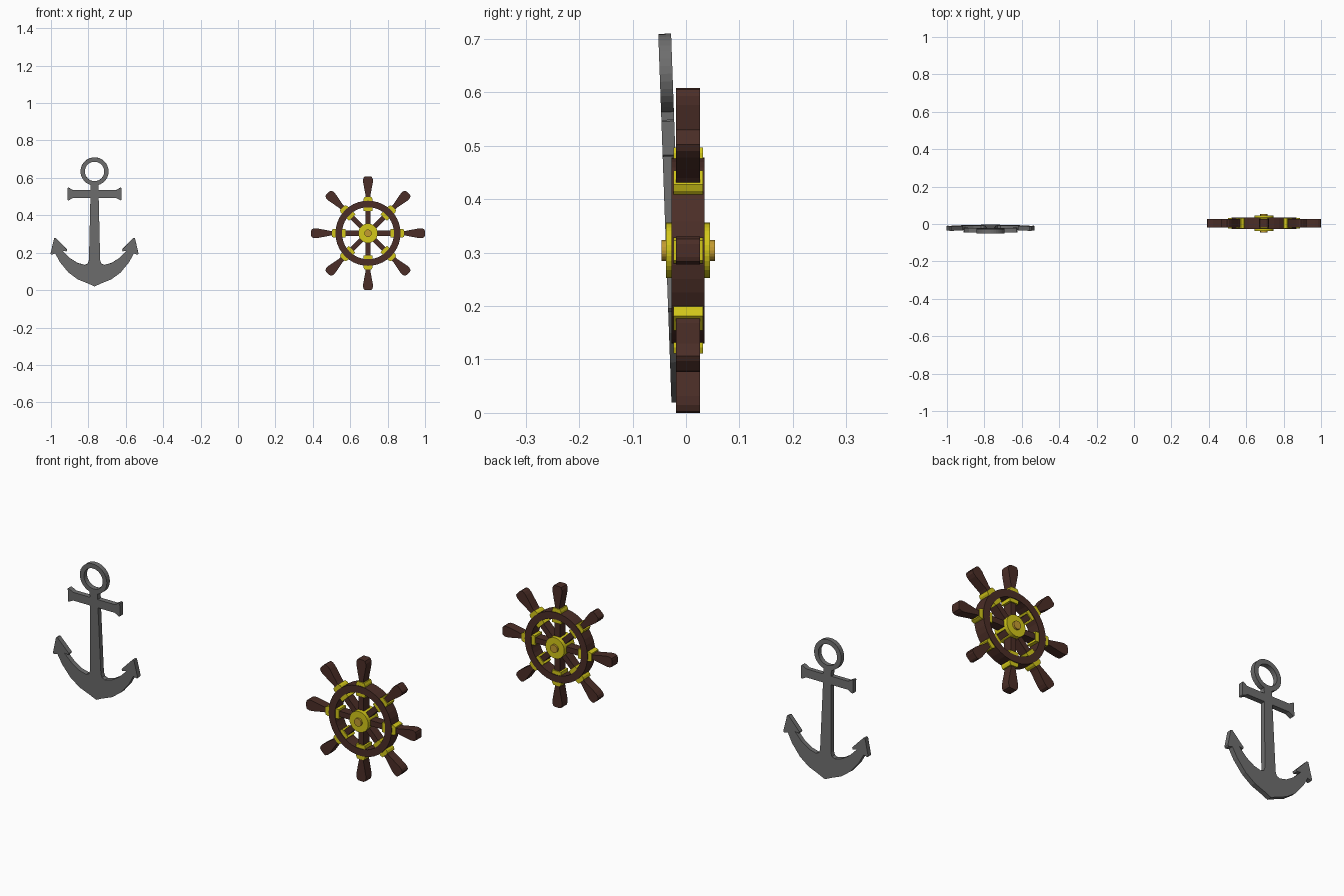
import bpy, bmesh, math
from mathutils import Matrix

if "Cube" in bpy.data.objects:
    bpy.data.objects.remove(bpy.data.objects["Cube"])


def material(name, rgb):
    m = bpy.data.materials.new(name)
    m.use_nodes = True
    m.diffuse_color = (*rgb, 1)
    m.node_tree.nodes["Principled BSDF"].inputs["Base Color"].default_value = (*rgb, 1)
    return m


WOOD = material("dark_wood", (0.07, 0.027, 0.02))
GOLD = material("gold", (0.65, 0.57, 0.01))
BRONZE = material("bronze", (0.55, 0.33, 0.03))
IRON = material("grey_iron", (0.155, 0.155, 0.155))


def finish(name, bm, mat, place):
    bmesh.ops.recalc_face_normals(bm, faces=bm.faces)
    mesh = bpy.data.meshes.new(name)
    bm.to_mesh(mesh)
    bm.free()
    mesh.materials.append(mat)
    obj = bpy.data.objects.new(name, mesh)
    bpy.context.collection.objects.link(obj)
    obj.matrix_world = place
    return obj


def plate(name, half, depth, mat, place):
    """Mirror a half outline (x, z) across x = 0 and extrude it along y."""
    outline = half + [(-x, z) for x, z in reversed(half) if x > 0]
    bm = bmesh.new()
    face = bm.faces.new([bm.verts.new((x, -depth / 2, z)) for x, z in outline])
    out = bmesh.ops.extrude_face_region(bm, geom=[face])
    moved = [v for v in out["geom"] if isinstance(v, bmesh.types.BMVert)]
    bmesh.ops.translate(bm, verts=moved, vec=(0, depth, 0))
    return finish(name, bm, mat, place)


def ring(name, inner, outer, depth, mat, place, sides=32):
    """Flat ring around the y axis."""
    bm = bmesh.new()
    loops = []
    for i in range(sides):
        a = math.tau * i / sides
        loops.append([bm.verts.new((r * math.cos(a), y, r * math.sin(a)))
                      for r, y in ((inner, -depth / 2), (outer, -depth / 2),
                                   (outer, depth / 2), (inner, depth / 2))])
    for i in range(sides):
        a, b = loops[i], loops[(i + 1) % sides]
        for k in range(4):
            n = (k + 1) % 4
            bm.faces.new((a[k], a[n], b[n], b[k]))
    return finish(name, bm, mat, place)


def disc(name, radius, depth, mat, place, sides=32):
    bm = bmesh.new()
    bmesh.ops.create_cone(bm, cap_ends=True, segments=sides, radius1=radius,
                          radius2=radius, depth=depth,
                          matrix=Matrix.Rotation(math.pi / 2, 4, "X"))
    return finish(name, bm, mat, place)


# Anchor, leaning slightly to the front
lean = Matrix.Translation((-0.767, -0.0145, 0)) @ Matrix.Rotation(math.radians(2.05), 4, "X")
THICK = 0.024
plate("anchor_shank_and_arms", [
    (0.022, 0.57), (0.022, 0.5), (0.03, 0.16), (0.036, 0.142), (0.052, 0.135),
    (0.09, 0.145), (0.13, 0.17), (0.172, 0.212), (0.15, 0.207), (0.146, 0.216),
    (0.208, 0.28), (0.216, 0.278), (0.235, 0.196), (0.23, 0.19), (0.21, 0.196),
    (0.185, 0.15), (0.14, 0.095), (0.09, 0.058), (0.035, 0.036), (0, 0.02),
], THICK, IRON, lean)
plate("anchor_stock", [
    (0, 0.535), (0.115, 0.535), (0.14, 0.549), (0.144, 0.546),
    (0.144, 0.483), (0.14, 0.48), (0.115, 0.493), (0, 0.493),
], THICK, IRON, lean)
ring("anchor_ring", 0.052, 0.075, THICK, IRON, lean @ Matrix.Translation((0, 0, 0.635)))

# Wheel rim and hub
centre = Matrix.Translation((0.695, 0.004, 0.304))
ring("wheel_rim", 0.139, 0.174, 0.062, WOOD, centre, 40)
disc("hub_plate", 0.052, 0.082, GOLD, centre)
disc("hub_button", 0.02, 0.1, BRONZE, centre, 20)

# Eight spokes, each with a band through the rim and a grip outside it
for i in range(8):
    turn = centre @ Matrix.Rotation(i * math.pi / 4, 4, "Y")
    plate("wheel_spoke", [(0.014, 0.03), (0.014, 0.125)], 0.044, WOOD, turn)
    plate("wheel_band", [(0.024, 0.12), (0.024, 0.182), (0.019, 0.193)], 0.055, GOLD, turn)
    plate("wheel_handle", [
        (0.013, 0.185), (0.013, 0.205), (0.019, 0.235), (0.026, 0.272),
        (0.026, 0.289), (0.021, 0.301), (0.012, 0.304),
    ], 0.045, WOOD, turn)
